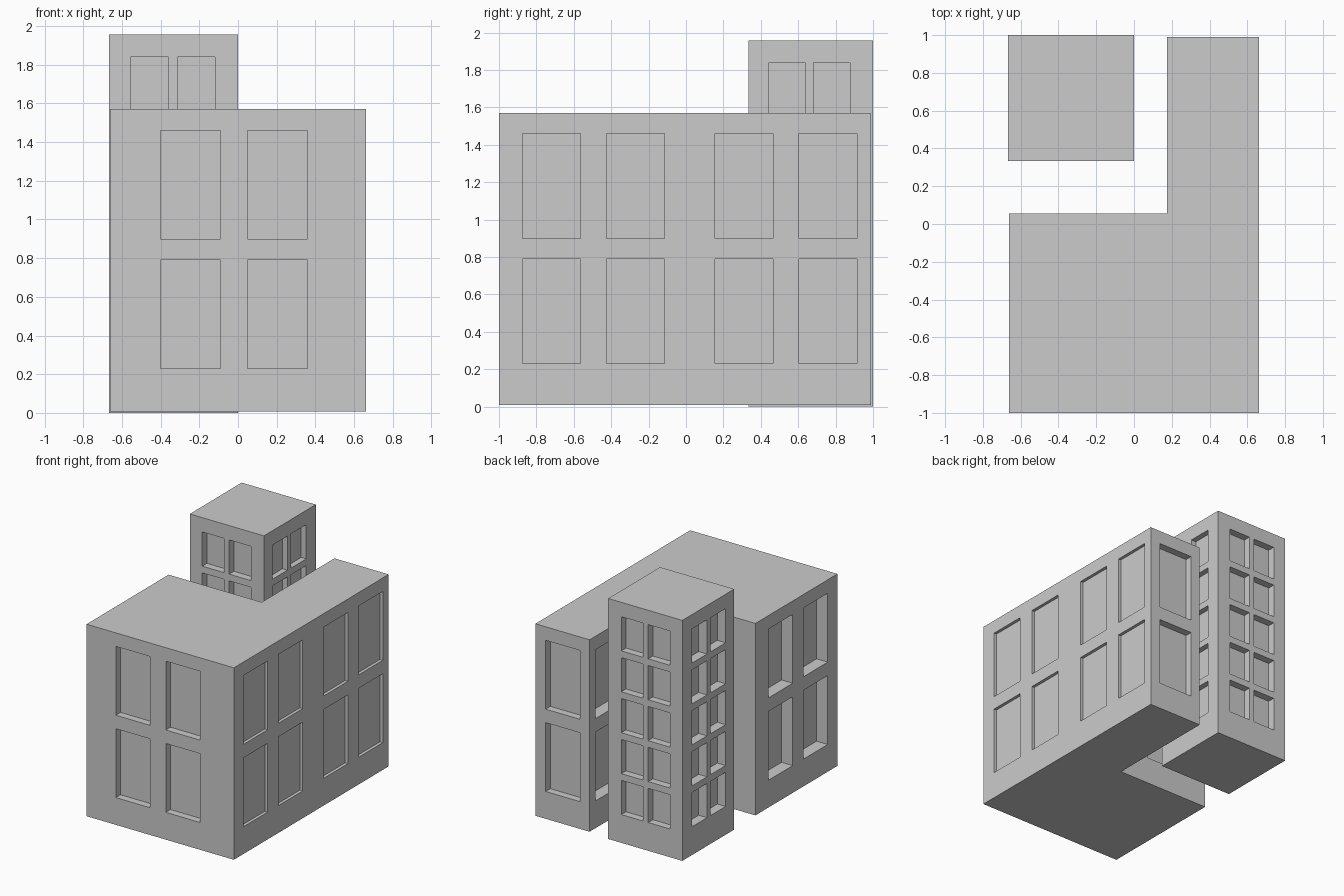
import bpy, bmesh
from mathutils import Vector

if "Cube" in bpy.data.objects:
    bpy.data.objects.remove(bpy.data.objects["Cube"])

grey = bpy.data.materials.new("concrete grey")
grey.diffuse_color = (0.6, 0.6, 0.6, 1)
grey.use_nodes = True
grey.node_tree.nodes["Principled BSDF"].inputs["Base Color"].default_value = grey.diffuse_color


def add_wall(bm, a, b, z0, z1, rows, spans, depth):
    """Wall from a to b (outside on the right) with recessed windows at spans x rows."""
    a, b = Vector((*a, 0)), Vector((*b, 0))
    along = (b - a).normalized()
    inward = Vector((-along.y, along.x, 0)) * depth
    us = [0, *[u for s in sorted(spans) for u in s], (b - a).length]
    zs = [z0, *[z for r in rows for z in r], z1]

    def face(points):
        bm.faces.new([bm.verts.new(p) for p in points])

    for i in range(len(us) - 1):
        for j in range(len(zs) - 1):
            corners = [a + along * u + Vector((0, 0, z)) for u, z in (
                (us[i], zs[j]), (us[i + 1], zs[j]),
                (us[i + 1], zs[j + 1]), (us[i], zs[j + 1]))]
            if i % 2 and j % 2:
                # window: recessed pane and four reveals
                inner = [c + inward for c in corners]
                face(inner)
                for k in range(4):
                    n = (k + 1) % 4
                    face((corners[k], corners[n], inner[n], inner[k]))
            else:
                face(corners)


def building(name, outline, z0, z1, rows, windows):
    """Outline is counter-clockwise; windows gives (world spans, depth) per wall."""
    bm = bmesh.new()
    for k, (spans, depth) in enumerate(windows):
        a, b = outline[k], outline[(k + 1) % len(outline)]
        axis = 0 if a[1] == b[1] else 1
        local = [sorted(abs(v - a[axis]) for v in s) for s in spans]
        add_wall(bm, a, b, z0, z1, rows, local, depth)
    bmesh.ops.remove_doubles(bm, verts=bm.verts, dist=0.0005)
    # roof and underside
    bmesh.ops.holes_fill(bm, edges=bm.edges, sides=0)
    bmesh.ops.recalc_face_normals(bm, faces=bm.faces)
    mesh = bpy.data.meshes.new(name)
    bm.to_mesh(mesh)
    bm.free()
    mesh.materials.append(grey)
    bpy.context.collection.objects.link(bpy.data.objects.new(name, mesh))


# L-shaped main block, two storeys of tall windows
block_y = [(-0.875, -0.565), (-0.425, -0.115)]
wing_y = [(0.155, 0.465), (0.605, 0.915)]
building(
    "main_block",
    [(-0.663, -1), (0.663, -1), (0.663, 0.99), (0.175, 0.99), (0.175, 0.055), (-0.663, 0.055)],
    0.008, 1.57, [(0.23, 0.79), (0.90, 1.46)],
    [([(-0.40, -0.09), (0.05, 0.36)], 0.06),   # front
     (block_y + wing_y, 0.025),                # right
     ([(0.26, 0.57)], 0.06),                   # wing end
     (wing_y, 0.10),                           # wing inner side
     ([(-0.40, -0.09)], 0.06),                 # courtyard side
     (block_y, 0.10)])                         # left

# square tower, five storeys of small windows
tower_x = [(-0.555, -0.36), (-0.312, -0.118)]
tower_y = [(0.443, 0.637), (0.682, 0.877)]
height, gap = 0.278, 0.055
tower_rows = [(0.23 + i * (height + gap), 0.23 + i * (height + gap) + height) for i in range(5)]
building(
    "tower",
    [(-0.667, 0.333), (0, 0.333), (0, 1), (-0.667, 1)],
    0, 1.957, tower_rows,
    [(tower_x, 0.06), (tower_y, 0.045), (tower_x, 0.06), (tower_y, 0.075)])
